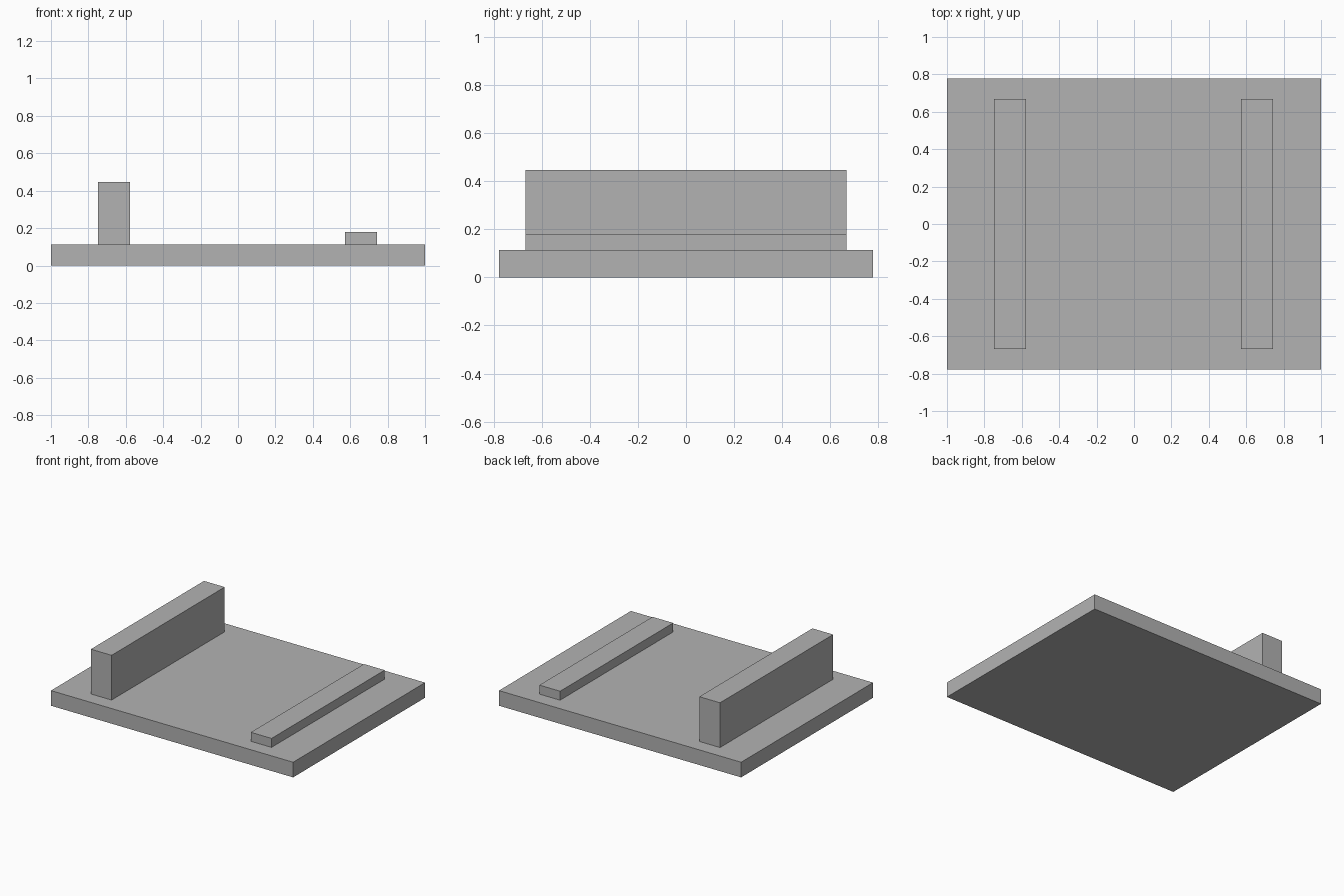
import bpy

cube = bpy.data.objects.get("Cube")
if cube:
    bpy.data.objects.remove(cube, do_unlink=True)

# Single grey material
grey = bpy.data.materials.new("plain_grey")
grey.use_nodes = True
colour = (0.448, 0.448, 0.448, 1)
grey.diffuse_color = colour
grey.node_tree.nodes["Principled BSDF"].inputs["Base Color"].default_value = colour


def box(name, low, high):
    """Add a box spanning two opposite corners."""
    centre = [(a + b) / 2 for a, b in zip(low, high)]
    bpy.ops.mesh.primitive_cube_add(size=1, location=centre)
    obj = bpy.context.object
    obj.name = name
    obj.scale = [b - a for a, b in zip(low, high)]
    bpy.ops.object.transform_apply(location=False, rotation=False, scale=True)
    obj.data.materials.append(grey)
    return obj


base_top = 0.113
rail_y = 0.667

# Flat base plate
box("base_plate", (-1, -0.778, 0), (1, 0.778, base_top))

# Tall rail on the right, low rail on the left
box("tall_rail", (-0.748, -rail_y, base_top), (-0.577, rail_y, 0.447))
box("low_rail", (0.573, -rail_y, base_top), (0.744, rail_y, 0.18))
